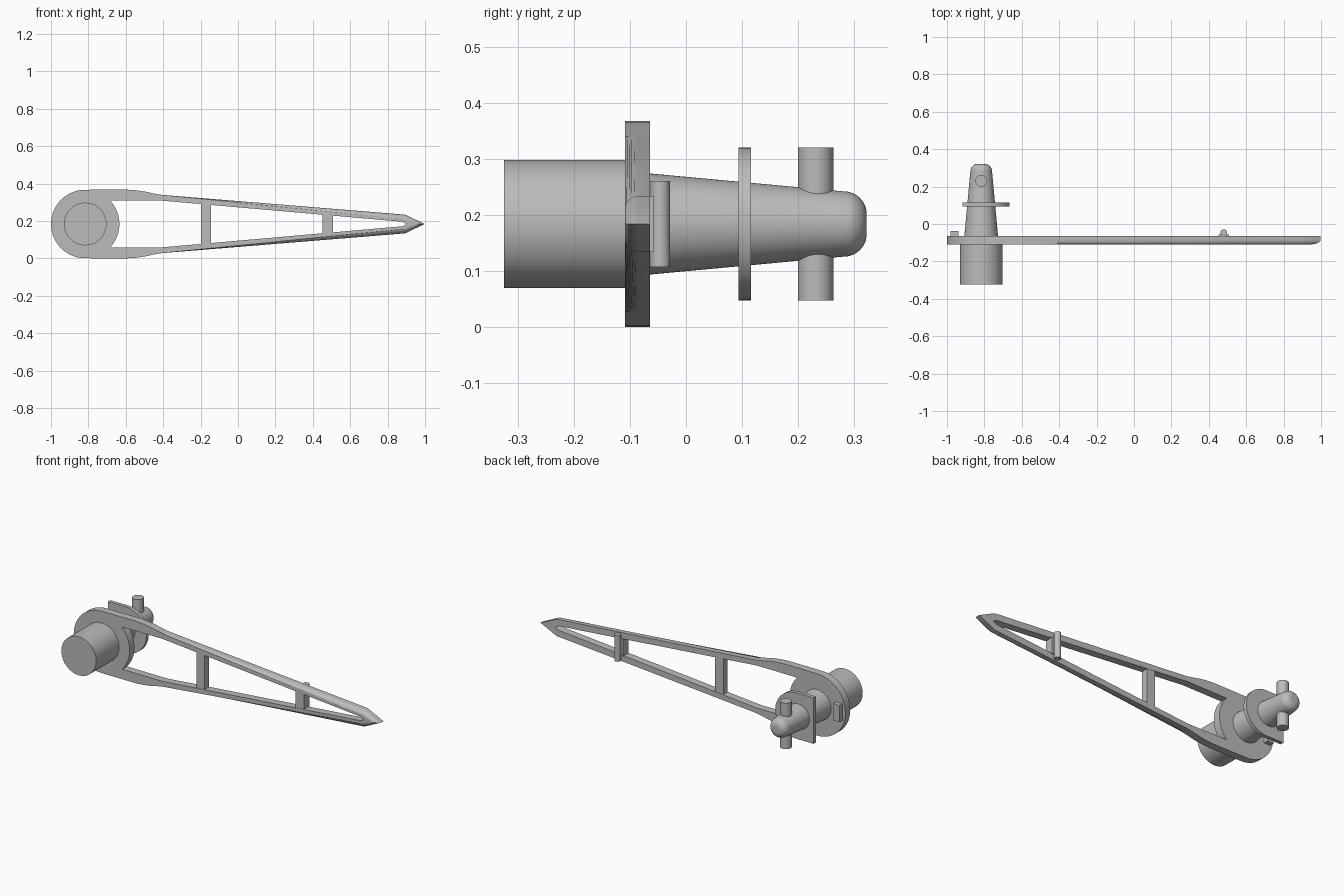
import bpy, bmesh, math
from mathutils import Matrix

cube = bpy.data.objects.get("Cube")
if cube:
    bpy.data.objects.remove(cube, do_unlink=True)

AX, AZ = -0.817, 0.184           # main axis, running along y
FRONT, BACK = -0.109, -0.064     # frame thickness
RAD = 0.183                      # round head of the frame

grey = bpy.data.materials.new("plain grey")
grey.use_nodes = True
grey.diffuse_color = (0.5, 0.5, 0.5, 1)
grey.node_tree.nodes["Principled BSDF"].inputs["Base Color"].default_value = (0.5, 0.5, 0.5, 1)


def finish(name, bm):
    bmesh.ops.recalc_face_normals(bm, faces=bm.faces[:])
    mesh = bpy.data.meshes.new(name)
    bm.to_mesh(mesh)
    bm.free()
    mesh.materials.append(grey)
    ob = bpy.data.objects.new(name, mesh)
    bpy.context.collection.objects.link(ob)
    bpy.ops.object.select_all(action="DESELECT")
    ob.select_set(True)
    bpy.context.view_layer.objects.active = ob
    bpy.ops.object.shade_smooth_by_angle(angle=math.radians(30))
    return ob


def box(name, x0, x1, y0, y1, z0, z1):
    bm = bmesh.new()
    bmesh.ops.create_cube(bm, size=1)
    bmesh.ops.scale(bm, vec=(x1 - x0, y1 - y0, z1 - z0), verts=bm.verts)
    bmesh.ops.translate(bm, vec=((x0 + x1) / 2, (y0 + y1) / 2, (z0 + z1) / 2), verts=bm.verts)
    return finish(name, bm)


def upright_rod(name, x, y, radius, half):
    bm = bmesh.new()
    bmesh.ops.create_cone(bm, cap_ends=True, segments=48, radius1=radius, radius2=radius,
                          depth=2 * half, matrix=Matrix.Translation((x, y, AZ)))
    return finish(name, bm)


def lathe(name, profile):
    """Spin (radius, y) points around the main axis."""
    bm = bmesh.new()
    verts = [bm.verts.new((AX + r, y, AZ)) for r, y in profile]
    edges = [bm.edges.new(pair) for pair in zip(verts, verts[1:])]
    bmesh.ops.spin(bm, geom=verts + edges, cent=(AX, 0, AZ), axis=(0, 1, 0),
                   angle=math.tau, steps=64, use_merge=True)
    bmesh.ops.remove_doubles(bm, verts=bm.verts, dist=1e-5)
    return finish(name, bm)


def extrude_y(bm, faces, depth):
    geom = bmesh.ops.extrude_face_region(bm, geom=faces, use_keep_orig=True)["geom"]
    moved = [v for v in geom if isinstance(v, bmesh.types.BMVert)]
    bmesh.ops.translate(bm, vec=(0, depth, 0), verts=moved)


def arc(cx, radius, start, end, steps):
    angles = [math.radians(start + (end - start) * i / steps) for i in range(steps + 1)]
    return [(cx + radius * math.cos(a), radius * math.sin(a)) for a in angles]


# Pointer frame: half outline (x, height above axis), mirrored, extruded
outer = arc(AX, RAD, 180, 90, 20) + [
    (-0.6, 0.184), (-0.55, 0.181), (-0.5, 0.174), (-0.45, 0.163), (-0.41, 0.156),
    (0.893, 0.05), (0.998, 0)]
inner = [(0.9, 0), (0.88, 0.012), (-0.42, 0.126)] + arc(AX, RAD, 43, 0, 12)
bm = bmesh.new()
for side in (1, -1):
    bm.faces.new([bm.verts.new((x, FRONT, AZ + side * h)) for x, h in outer + inner])
bmesh.ops.remove_doubles(bm, verts=bm.verts, dist=1e-5)
bmesh.ops.recalc_face_normals(bm, faces=bm.faces[:])
extrude_y(bm, bm.faces[:], BACK - FRONT)
bmesh.ops.recalc_face_normals(bm, faces=bm.faces[:])


# Rounded front edges along the outside of the two arms
def on_arm(v):
    limit = 0.145 - (v.co.x + 0.41) * 0.081
    return (v.co.y < FRONT + 0.001 and v.co.x > -0.42
            and (abs(v.co.z - AZ) > limit or v.co.x > 0.95))


rim = [e for e in bm.edges if all(on_arm(v) for v in e.verts)]
bmesh.ops.bevel(bm, geom=rim, offset=0.024, segments=6, profile=0.5,
                affect="EDGES", clamp_overlap=False)
finish("pointer_frame", bm)

# Cross struts between the arms, the outer one carrying a small rod
box("inner_strut", -0.198, -0.144, FRONT + 0.002, BACK - 0.002, AZ - 0.106, AZ + 0.106)
box("outer_strut", 0.452, 0.508, FRONT + 0.002, -0.057, AZ - 0.05, AZ + 0.05)
upright_rod("strut_rod", 0.48, -0.046, 0.0178, 0.077)

# Barrel in front and tapered, round-ended post behind
lathe("front_barrel", [(0, -0.324), (0.114, -0.324), (0.114, FRONT + 0.005), (0, FRONT + 0.005)])
dome = [(0.018 + r, 0.282 + h) for r, h in arc(0, 0.04, 0, 90, 10)]
lathe("tapered_post", [(0, BACK - 0.005), (0.0905, BACK - 0.005)] + dome + [(0, 0.322)])

# Cross pin through the post
upright_rod("cross_pin", AX, 0.231, 0.0315, 0.136)

# Plate with one straight side and one round side
bm = bmesh.new()
shape = [(-0.917, -0.136)] + arc(-0.802, 0.136, -90, 90, 32) + [(-0.917, 0.136)]
face = bm.faces.new([bm.verts.new((x, 0.094, AZ + h)) for x, h in shape])
extrude_y(bm, [face], 0.022)
finish("stop_plate", bm)

# Small block on the back of the round head
box("rear_block", -0.98, -0.938, BACK - 0.005, -0.037, AZ - 0.05, AZ + 0.05)
